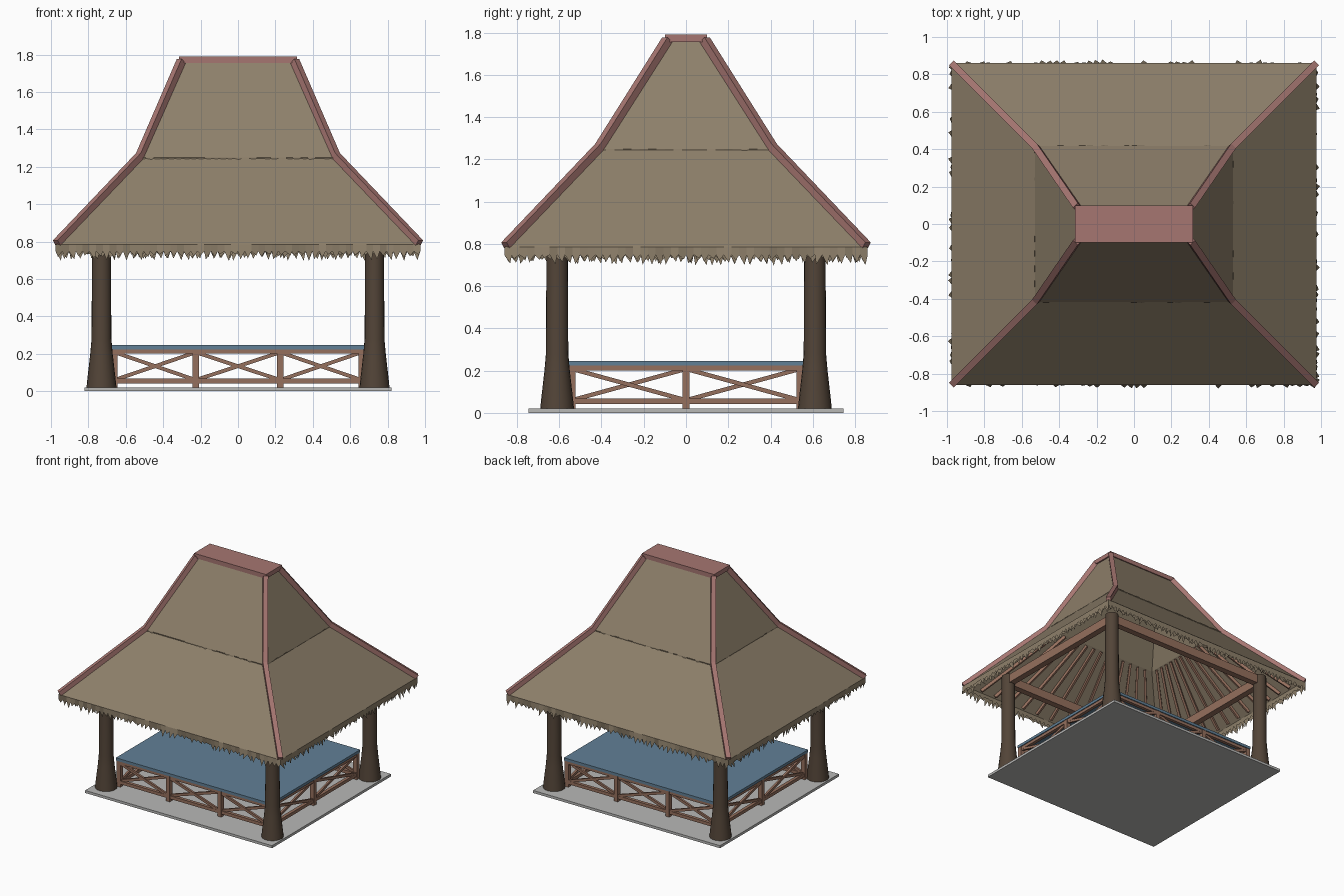
import bpy, bmesh, math, random
from mathutils import Vector

random.seed(4)
if "Cube" in bpy.data.objects:
    bpy.data.objects.remove(bpy.data.objects["Cube"], do_unlink=True)


def material(name, r, g, b):
    m = bpy.data.materials.new(name)
    m.use_nodes = True
    m.diffuse_color = (r, g, b, 1)
    m.node_tree.nodes["Principled BSDF"].inputs["Base Color"].default_value = (r, g, b, 1)
    return m


THATCH = material("thatch", 0.27, 0.215, 0.145)
RIDGE = material("ridge_pink", 0.38, 0.18, 0.165)
BARK = material("dark_trunk", 0.085, 0.058, 0.039)
WOOD = material("red_brown_wood", 0.30, 0.16, 0.11)
BLUE = material("blue_deck", 0.12, 0.215, 0.305)
STONE = material("pale_stone", 0.48, 0.48, 0.47)


def add(name, verts, faces, mat, normals=True):
    me = bpy.data.meshes.new(name)
    me.from_pydata([tuple(v) for v in verts], [], faces)
    if normals:
        bm = bmesh.new()
        bm.from_mesh(me)
        bmesh.ops.recalc_face_normals(bm, faces=bm.faces)
        bm.to_mesh(me)
        bm.free()
    me.materials.append(mat)
    ob = bpy.data.objects.new(name, me)
    bpy.context.collection.objects.link(ob)
    return ob


def loft(name, rings, mat, caps=True):
    """Skin a list of equally sized rings of points."""
    n = len(rings[0])
    verts = [p for ring in rings for p in ring]
    faces = [(k * n + i, k * n + (i + 1) % n, (k + 1) * n + (i + 1) % n, (k + 1) * n + i)
             for k in range(len(rings) - 1) for i in range(n)]
    if caps:
        faces += [tuple(range(n)), tuple(range(len(verts) - n, len(verts)))]
    return add(name, verts, faces, mat)


def rect(x, y, z):
    return [Vector((sx * x, sy * y, z)) for sx, sy in ((-1, -1), (1, -1), (1, 1), (-1, 1))]


def slab(name, x, y, z0, z1, mat):
    return loft(name, [rect(x, y, z0), rect(x, y, z1)], mat)


def bar(name, p, q, w, h, mat):
    """Rectangular bar from p to q, w wide sideways and h deep."""
    p, q = Vector(p), Vector(q)
    d = (q - p).normalized()
    side = d.cross((0, 0, 1))
    side = side.normalized() if side.length > 1e-4 else Vector((1, 0, 0))
    up = side.cross(d)
    corners = [side * (a * w / 2) + up * (b * h / 2)
               for a, b in ((-1, -1), (1, -1), (1, 1), (-1, 1))]
    return loft(name, [[e + c for c in corners] for e in (p, q)], mat)


# Ground slab and raised deck
slab("base_slab", 0.82, 0.745, 0, 0.02, STONE)
slab("deck", 0.68, 0.56, 0.224, 0.246, BLUE)

# Flared trunks
PX, PY = 0.73, 0.61
profile = [(0.08, 0.02), (0.076, 0.06), (0.06, 0.2), (0.053, 0.28), (0.05, 0.85)]
for sx in (-1, 1):
    for sy in (-1, 1):
        rings = [[Vector((sx * PX + r * math.cos(i * math.tau / 20),
                          sy * PY + r * math.sin(i * math.tau / 20), z)) for i in range(20)]
                 for r, z in profile]
        post = loft("trunk_post", rings, BARK)
        bpy.ops.object.select_all(action='DESELECT')
        bpy.context.view_layer.objects.active = post
        post.select_set(True)
        bpy.ops.object.shade_smooth_by_angle(angle=math.radians(40))


# Crossed railings under the deck edge
def railing(side, stops, at):
    for s in (-1, 1):
        def at_point(t, z, out=0.0):
            return (t, s * (at + out), z) if side == "front" else (s * (at + out), t, z)
        a, b = stops[0] - 0.017, stops[-1] + 0.017
        for z in (0.055, 0.213):
            bar(side + "_rail", at_point(a, z), at_point(b, z), 0.026, 0.025, WOOD)
        for t in stops:
            bar(side + "_baluster", at_point(t, 0.02), at_point(t, 0.224), 0.034, 0.034, WOOD)
        for t0, t1 in zip(stops, stops[1:]):
            for k, (z0, z1) in enumerate(((0.06, 0.208), (0.208, 0.06))):
                o = 0.004 * (2 * k - 1)
                bar(side + "_brace", at_point(t0, z0, o), at_point(t1, z1, o), 0.016, 0.02, WOOD)


railing("front", [-0.66, -0.226, 0.226, 0.66], 0.54)
railing("side", [-0.54, 0, 0.54], 0.66)

# Ring beams on the trunks
for s in (-1, 1):
    bar("long_beam", (-PX, s * PY, 0.81), (PX, s * PY, 0.81), 0.05, 0.07, WOOD)
    bar("short_beam", (s * PX, -PY, 0.81), (s * PX, PY, 0.81), 0.05, 0.07, WOOD)

# Two-pitch thatch roof
EAVE, MID, TOP = (0.975, 0.86, 0.78), (0.52, 0.405, 1.255), (0.3, 0.085, 1.765)
LIP = (0.53, 0.417, 1.245)
for name, low, high in (("lower_thatch", EAVE, MID), ("upper_thatch", LIP, TOP)):
    t = 0.022
    inner = [rect(low[0] - t, low[1] - t, low[2] - 0.004),
             rect(high[0] - t, high[1] - t, high[2] - 0.004)]
    rings = [rect(*low), rect(*high), inner[1], inner[0], rect(*low)]
    loft(name, rings, THATCH, caps=False)


# Ragged straw fringes
def fringe(name, x, y, z, drop, step, flare):
    verts, faces = [], []
    ring = rect(x, y, z)
    for a, b in zip(ring, ring[1:] + ring[:1]):
        d = b - a
        out = Vector((d.y, -d.x, 0)).normalized()
        n = round(d.length / step)
        for i in range(n):
            t0, t1 = a + d * (i / n), a + d * ((i + 1) / n)
            tip = t0.lerp(t1, random.uniform(0.2, 0.8)) + out * random.uniform(-flare, flare)
            tip.z -= drop * random.uniform(0.6, 1)
            notch = Vector((0, 0, -drop * 0.42))
            k = len(verts)
            verts += [t0, t1, t1 + notch, tip, t0 + notch]
            faces.append((k, k + 4, k + 3, k + 2, k + 1))
    add(name, verts, faces, THATCH, normals=False)


fringe("eave_fringe", 0.975, 0.86, 0.785, 0.088, 0.036, 0.02)
fringe("inner_fringe", 0.95, 0.835, 0.785, 0.08, 0.042, 0.02)
fringe("upper_fringe", 0.531, 0.418, 1.25, 0.013, 0.04, 0.004)

# Hip ridges at the corners, bent at the change of pitch
path = ((0.968, 0.853, 0.79), (0.522, 0.407, 1.258), (0.302, 0.088, 1.765))
tilt = (0.59, 0.7, 0.81)
for sx in (-1, 1):
    for sy in (-1, 1):
        rings = []
        for (x, y, z), c in zip(path, tilt):
            out = Vector((sx, sy, 0)).normalized()
            side = Vector((-sy, sx, 0)).normalized() * 0.018
            up = (out * c + Vector((0, 0, math.sqrt(1 - c * c)))) * 0.021
            p = Vector((sx * x, sy * y, z))
            rings.append([p - side - up, p + side - up, p + side + up, p - side + up])
        loft("hip_ridge", rings, RIDGE)
slab("ridge_cap", 0.316, 0.1, 1.755, 1.79, RIDGE)

# Rafters fanning under the lower pitch
COUNT = 13
for s in (-1, 1):
    for i in range(COUNT):
        f = (2 * (i + 0.5) / COUNT - 1) * 0.95
        z0, z1 = EAVE[2] + 0.005, MID[2] - 0.015
        bar("long_side_rafter", (f * (EAVE[0] - 0.04), s * (EAVE[1] - 0.04), z0),
            (f * (MID[0] - 0.03), s * (MID[1] - 0.02), z1), 0.018, 0.024, WOOD)
        bar("short_side_rafter", (s * (EAVE[0] - 0.04), f * (EAVE[1] - 0.04), z0),
            (s * (MID[0] - 0.02), f * (MID[1] - 0.03), z1), 0.018, 0.024, WOOD)
